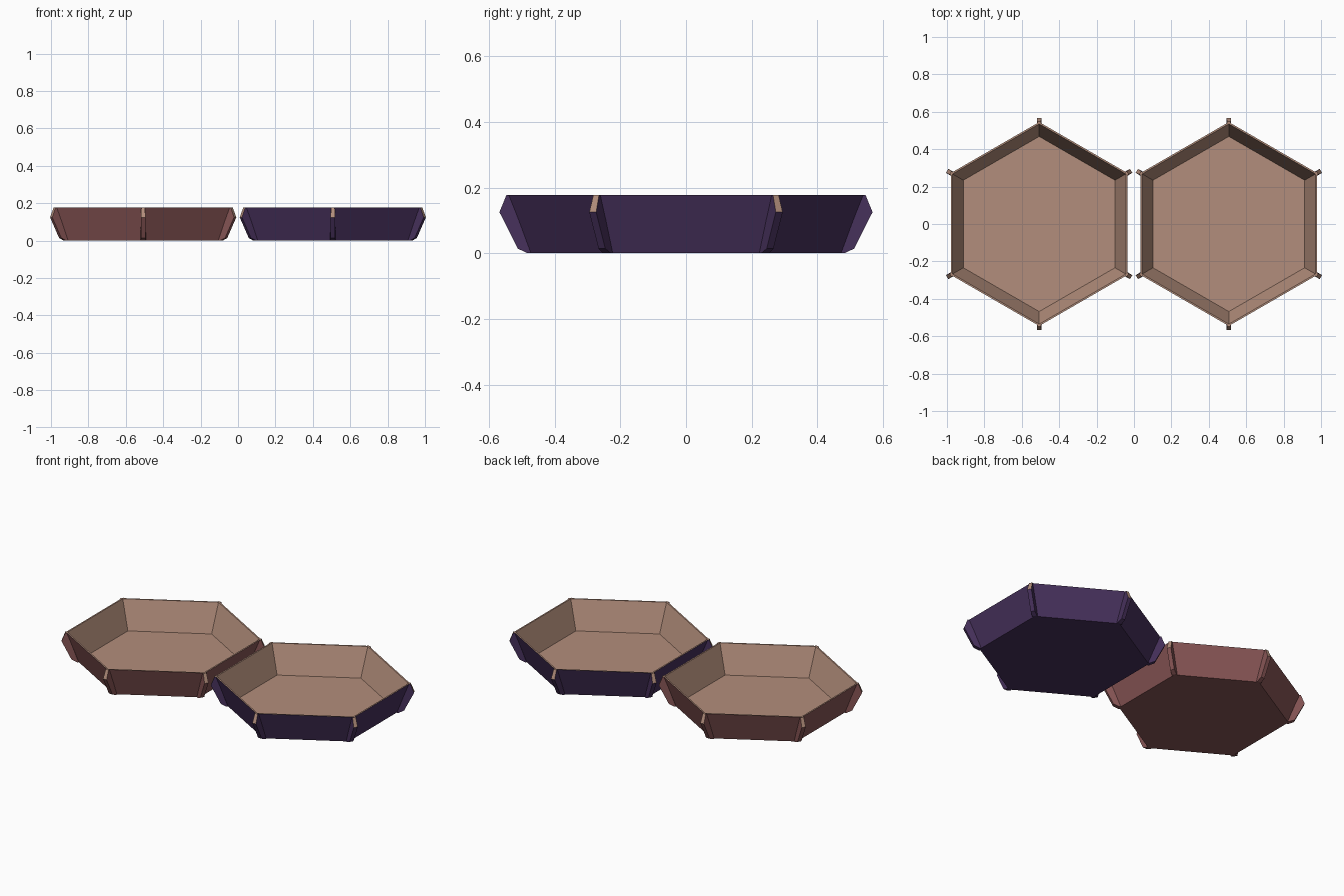
import bpy, bmesh
from math import sin, cos, pi

if "Cube" in bpy.data.objects:
    bpy.data.objects.remove(bpy.data.objects["Cube"])

def material(name, rgb):
    m = bpy.data.materials.new(name)
    m.diffuse_color = (*rgb, 1)
    m.use_nodes = True
    m.node_tree.nodes["Principled BSDF"].inputs["Base Color"].default_value = m.diffuse_color
    return m

TAN = material("tan_lining", (0.45, 0.27, 0.20))
RED = material("red_leather", (0.24, 0.09, 0.09))
PURPLE = material("purple_leather", (0.062, 0.030, 0.105))

def finish(bm, name, x, mats):
    me = bpy.data.meshes.new(name)
    bm.to_mesh(me)
    bm.free()
    ob = bpy.data.objects.new(name, me)
    ob.location.x = x
    for m in mats:
        me.materials.append(m)
    bpy.context.collection.objects.link(ob)

def hex_shell(name, x, outer):
    # hexagonal tray: rings run from outer base up over the rim to the inner floor
    bm = bmesh.new()
    profile = [(0.478, 0.0), (0.545, 0.177), (0.535, 0.177), (0.468, 0.008)]
    rings = []
    for r, z in profile:
        rings.append([bm.verts.new((r * sin(k * pi / 3), r * cos(k * pi / 3), z)) for k in range(6)])
    for i in range(3):
        for k in range(6):
            n = (k + 1) % 6
            f = bm.faces.new((rings[i][k], rings[i][n], rings[i + 1][n], rings[i + 1][k]))
            f.material_index = 0 if i == 0 else 1
    bm.faces.new(rings[0])
    bm.faces.new(rings[3]).material_index = 1
    bmesh.ops.recalc_face_normals(bm, faces=bm.faces)
    finish(bm, name, x, [outer, TAN])

def corner_folds(name, x, outer):
    # pinched fold at each corner: (radius, height, half width)
    profile = [(0.472, 0.0, 0.015), (0.482, 0.0, 0.014), (0.512, 0.014, 0.012),
               (0.568, 0.125, 0.012), (0.547, 0.177, 0.010), (0.537, 0.176, 0.010)]
    bm = bmesh.new()
    for k in range(6):
        s, c = sin(k * pi / 3), cos(k * pi / 3)
        sides = [[bm.verts.new((r * s + e * w * c, r * c - e * w * s, z)) for r, z, w in profile]
                 for e in (-1, 1)]
        for side in sides:
            bm.faces.new(side)
        for i in range(6):
            n = (i + 1) % 6
            f = bm.faces.new((sides[0][i], sides[0][n], sides[1][n], sides[1][i]))
            f.material_index = 1 if i in (3, 4) else 0
    bmesh.ops.recalc_face_normals(bm, faces=bm.faces)
    finish(bm, name, x, [outer, TAN])

for label, x, mat in (("red", -0.507, RED), ("purple", 0.507, PURPLE)):
    hex_shell(label + "_tray", x, mat)
    corner_folds(label + "_tray_corner_folds", x, mat)
